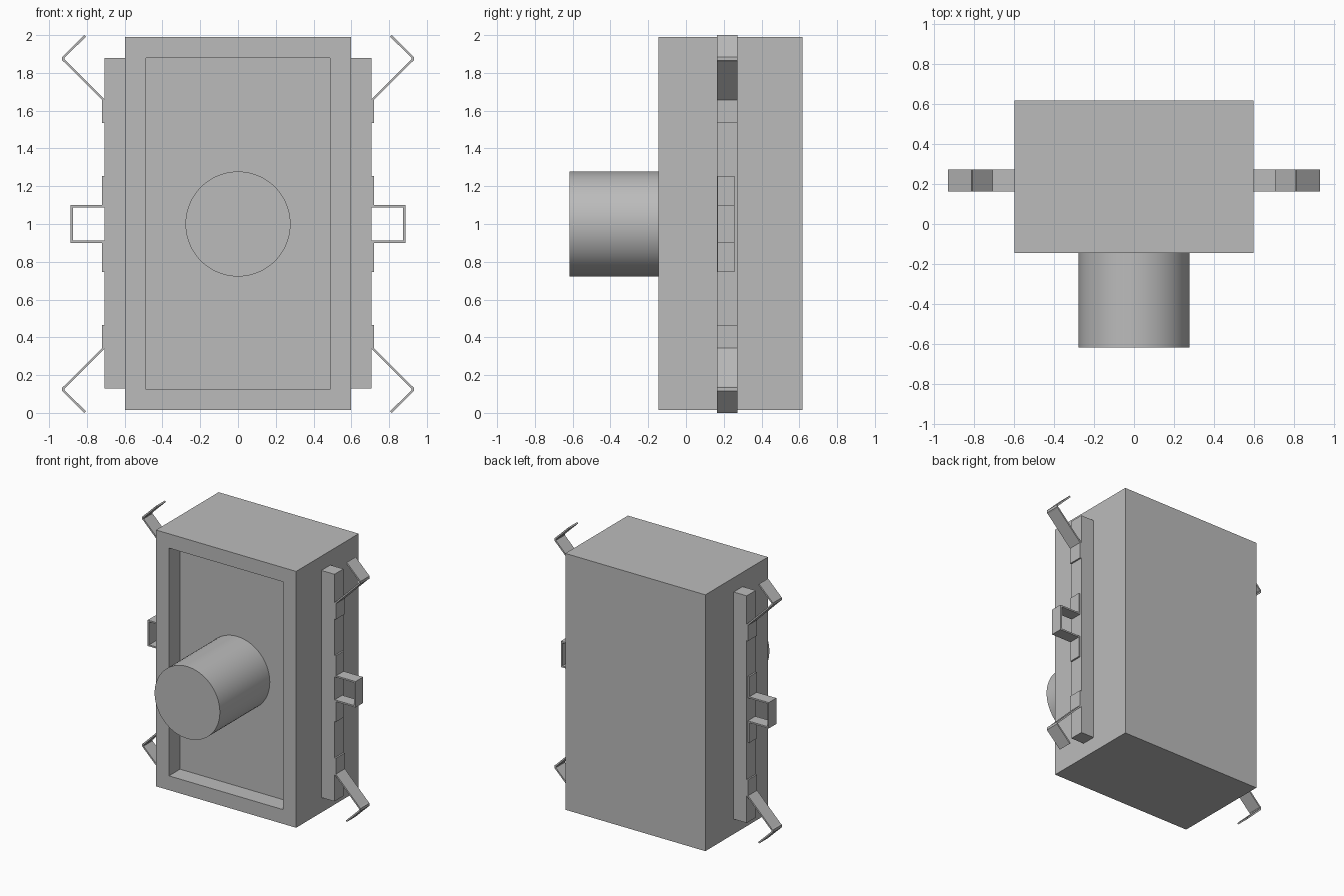
import bpy, bmesh
from mathutils import Vector

cube = bpy.data.objects.get("Cube")
if cube:
    bpy.data.objects.remove(cube, do_unlink=True)

grey = bpy.data.materials.new("plain grey")
grey.use_nodes = True
grey.diffuse_color = (0.5, 0.5, 0.5, 1)
grey.node_tree.nodes["Principled BSDF"].inputs["Base Color"].default_value = (0.5, 0.5, 0.5, 1)

MID_Z = 1.0


def finish(name, bm, mirror=None):
    """Turn a bmesh, built around mid height, into a coloured object."""
    bmesh.ops.recalc_face_normals(bm, faces=bm.faces)
    mesh = bpy.data.meshes.new(name)
    bm.to_mesh(mesh)
    bm.free()
    obj = bpy.data.objects.new(name, mesh)
    obj.location.z = MID_Z
    bpy.context.collection.objects.link(obj)
    mesh.materials.append(grey)
    if mirror:
        obj.modifiers.new("Mirror", "MIRROR").use_axis = mirror
    return obj


def box(x0, x1, y0, y1, z0, z1):
    bm = bmesh.new()
    bmesh.ops.create_cube(bm, size=1)
    bmesh.ops.scale(bm, vec=(x1 - x0, y1 - y0, z1 - z0), verts=bm.verts)
    bmesh.ops.translate(bm, vec=((x0 + x1) / 2, (y0 + y1) / 2, (z0 + z1) / 2), verts=bm.verts)
    return bm


def strip(path, y0, y1, thick):
    """Bent sheet metal: a mitred x-z path given thickness and width."""
    pts = [Vector(p) for p in path]
    sides = [[], []]
    for i, p in enumerate(pts):
        a = (p - pts[i - 1]).normalized() if i else None
        b = (pts[i + 1] - p).normalized() if i < len(pts) - 1 else None
        a, b = a or b, b or a
        na, nb = Vector((-a.y, a.x)), Vector((-b.y, b.x))
        off = (na + nb) * (thick / 2 / (1 + na.dot(nb)))
        sides[0].append(p + off)
        sides[1].append(p - off)
    bm = bmesh.new()
    outline = sides[0] + sides[1][::-1]
    face = bm.faces.new([bm.verts.new((p.x, y0, p.y)) for p in outline])
    ext = bmesh.ops.extrude_face_region(bm, geom=[face])
    new = [v for v in ext["geom"] if isinstance(v, bmesh.types.BMVert)]
    bmesh.ops.translate(bm, vec=(0, y1 - y0, 0), verts=new)
    # The extrusion keeps the first face as the near cap
    return bm


# Housing with a shallow recess in the front
bm = box(-0.597, 0.597, -0.145, 0.617, -0.985, 0.99)
front = min(bm.faces, key=lambda f: f.calc_center_median().y)
bmesh.ops.inset_region(bm, faces=[front], thickness=0.11, use_even_offset=True)
ext = bmesh.ops.extrude_face_region(bm, geom=[front])
floor = [v for v in ext["geom"] if isinstance(v, bmesh.types.BMVert)]
bmesh.ops.translate(bm, vec=(0, 0.135, 0), verts=floor)
if front.is_valid:
    bmesh.ops.delete(bm, geom=[front], context="FACES_ONLY")
finish("housing", bm)

# Round push button
bpy.ops.mesh.primitive_cylinder_add(vertices=64, radius=0.278, depth=0.63,
                                    location=(0, -0.303, MID_Z), rotation=(1.5708, 0, 0))
button = bpy.context.object
button.name = "button"
button.data.materials.append(grey)
bpy.ops.object.shade_smooth_by_angle()

# Side rails
finish("side_rails", box(0.59, 0.708, 0.163, 0.272, -0.87, 0.88), (True, False, False))

# Four spring clips at the corners
clip = [(0.714, 0.535), (0.714, 0.659), (0.917, 0.862), (0.925, 0.868),
        (0.925, 0.882), (0.917, 0.89), (0.809, 0.996)]
finish("corner_clips", strip(clip, 0.163, 0.272, 0.012), (True, False, True))

# Square loop terminals at mid height
half = [(0.714, 0.255), (0.714, 0.094), (0.88, 0.094)]
loop = half + [(x, -z) for x, z in reversed(half)]
finish("loop_terminals", strip(loop, 0.166, 0.258, 0.012), (True, False, False))
